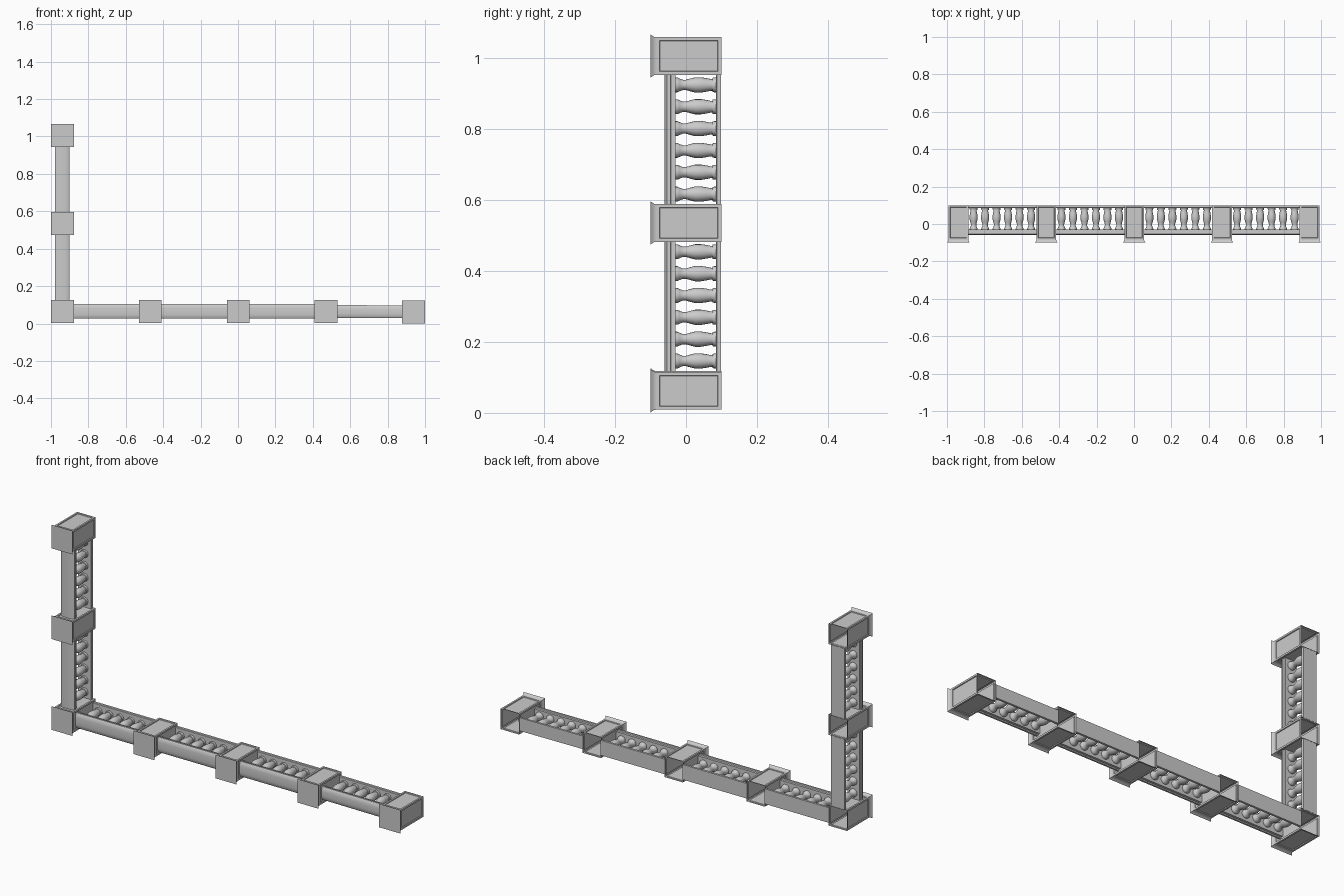
import bpy, bmesh, math
from mathutils import Vector

if "Cube" in bpy.data.objects:
    bpy.data.objects.remove(bpy.data.objects["Cube"])

STEP, X0, Z0 = 0.47, -0.939, 0.065


def finish(bm, name, angle=35):
    bmesh.ops.recalc_face_normals(bm, faces=bm.faces)
    me = bpy.data.meshes.new(name)
    bm.to_mesh(me)
    bm.free()
    ob = bpy.data.objects.new(name, me)
    bpy.context.collection.objects.link(ob)
    bpy.context.view_layer.objects.active = ob
    ob.select_set(True)
    bpy.ops.object.shade_smooth_by_angle(angle=math.radians(angle))
    ob.select_set(False)
    return ob


def loft(bm, rings, closed_start=True, closed_end=True):
    loops = [[bm.verts.new(p) for p in r] for r in rings]
    n = len(loops[0])
    bands = [[bm.faces.new((a[i], a[(i + 1) % n], b[(i + 1) % n], b[i]))
              for i in range(n)] for a, b in zip(loops, loops[1:])]
    if closed_start:
        bm.faces.new(loops[0])
    if closed_end:
        bm.faces.new(loops[-1])
    return bands


# Post: square shaft with flared cap at the front, recessed panels, open foot
def post(name, x, z):
    bm = bmesh.new()
    profile = [(-0.1, 0.061), (-0.096, 0.058), (-0.09, 0.054),
               (-0.084, 0.053), (0.1, 0.053)]
    rings = [[(x + sx * h, y, z + sz * h) for sx, sz in
              ((-1, -1), (1, -1), (1, 1), (-1, 1))] for y, h in profile]
    bands = loft(bm, rings, closed_end=False)
    bmesh.ops.recalc_face_normals(bm, faces=bm.faces)
    bmesh.ops.inset_individual(bm, faces=bands[-1], thickness=0.013)
    bmesh.ops.inset_individual(bm, faces=bands[-1], thickness=0.002, depth=-0.004)
    finish(bm, name, 30)


# Rail: moulded section swept from post to post
def rail(name, a, b, section):
    bm = bmesh.new()
    d = (b - a).normalized()
    side = d.cross(Vector((0, 1, 0)))
    half = section + [(-w, y) for w, y in reversed(section)]
    loft(bm, [[p + side * w + Vector((0, y, 0)) for w, y in half]
              for p in (a + d * 0.05, b - d * 0.05)])
    finish(bm, name, 40)


# Baluster: turned vase shape with its axis along y
BALUSTER = [(-0.031, 0.021), (-0.024, 0.021), (-0.018, 0.018), (-0.009, 0.0145),
            (0.0, 0.0145), (0.012, 0.018), (0.026, 0.0215), (0.042, 0.0215),
            (0.058, 0.019), (0.070, 0.0165), (0.074, 0.0165), (0.075, 0.020),
            (0.081, 0.021), (0.086, 0.021)]


def balusters(name, a, b, count=6, pitch=0.0615):
    bm = bmesh.new()
    d, mid = (b - a).normalized(), (a + b) / 2
    for i in range(count):
        c = mid + d * pitch * (i - (count - 1) / 2)
        loft(bm, [[(c.x + r * math.cos(k * math.tau / 16), y,
                    c.z + r * math.sin(k * math.tau / 16)) for k in range(16)]
                  for y, r in BALUSTER])
    finish(bm, name, 50)


# L-shaped run of post positions
long_run = [Vector((X0 + STEP * i, 0, Z0)) for i in range(5)]
long_run[-1] = Vector((0.939, 0, 0.062))
short_run = [Vector((X0, 0, Z0 + STEP * i)) for i in range(3)]
for i, p in enumerate(long_run + short_run[1:]):
    post(f"post_{i}", p.x, p.z)

bays = list(zip(long_run, long_run[1:])) + list(zip(short_run, short_run[1:]))
for i, (a, b) in enumerate(bays):
    w = 0.034 if i == 3 else 0.039
    rail(f"hand_rail_{i}", a, b, [(w - 0.022, -0.060), (w - 0.008, -0.058), (w, -0.053),
                                  (w, -0.044), (w - 0.005, -0.042), (w - 0.005, -0.030)])
    rail(f"bottom_rail_{i}", a, b, [(w - 0.003, 0.085), (w, 0.088), (w, 0.099)])
    balusters(f"balusters_{i}", a, b)
